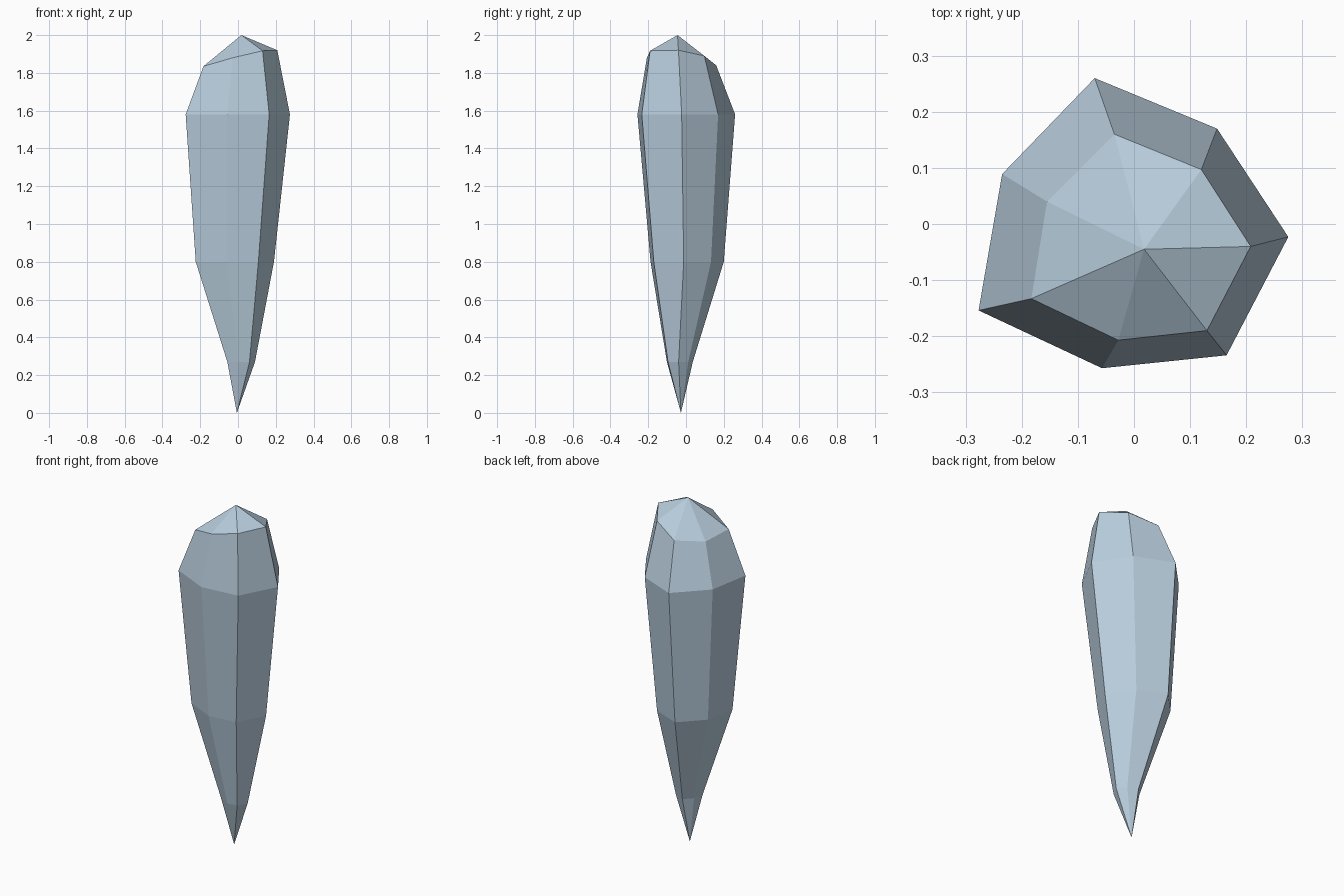
import bpy, bmesh

if "Cube" in bpy.data.objects:
    bpy.data.objects.remove(bpy.data.objects["Cube"])

# Seven-sided irregular cross-section of the crystal at its widest
SECTION = [(-0.07, 0.26), (-0.235, 0.089), (-0.277, -0.154), (-0.057, -0.257),
           (0.165, -0.234), (0.275, -0.023), (0.148, 0.17)]
# Tilted shoulder ring under the cap
SHOULDER = [(-0.035, 0.16, 1.84), (-0.155, 0.04, 1.82), (-0.183, -0.133, 1.835),
            (-0.028, -0.207, 1.88), (0.13, -0.19, 1.917), (0.208, -0.04, 1.92),
            (0.12, 0.097, 1.89)]


def ring(scale, dx, dy, z):
    return [(x * scale + dx, y * scale + dy, z) for x, y in SECTION]


rings = [ring(0.265, 0.017, -0.033, 0.27),
         ring(0.75, -0.016, 0.005, 0.80),
         ring(1.0, 0.0, 0.0, 1.58),
         SHOULDER]

bm = bmesh.new()
loops = [[bm.verts.new(p) for p in r] for r in rings]
tip = bm.verts.new((-0.006, -0.027, 0.0))
apex = bm.verts.new((0.018, -0.045, 2.0))
n = len(SECTION)
for i in range(n):
    j = (i + 1) % n
    # Pointed tip, side facets, cap facets
    bm.faces.new((tip, loops[0][j], loops[0][i]))
    for low, high in zip(loops, loops[1:]):
        bm.faces.new((low[i], low[j], high[j], high[i]))
    bm.faces.new((loops[-1][i], loops[-1][j], apex))
bmesh.ops.recalc_face_normals(bm, faces=bm.faces)

mesh = bpy.data.meshes.new("crystal_shard")
bm.to_mesh(mesh)
bm.free()
shard = bpy.data.objects.new("crystal_shard", mesh)
bpy.context.collection.objects.link(shard)

# Single pale blue-grey colour
mat = bpy.data.materials.new("pale_ice_blue")
mat.diffuse_color = (0.48, 0.61, 0.72, 1.0)
mat.use_nodes = True
mat.node_tree.nodes["Principled BSDF"].inputs["Base Color"].default_value = mat.diffuse_color
mesh.materials.append(mat)
